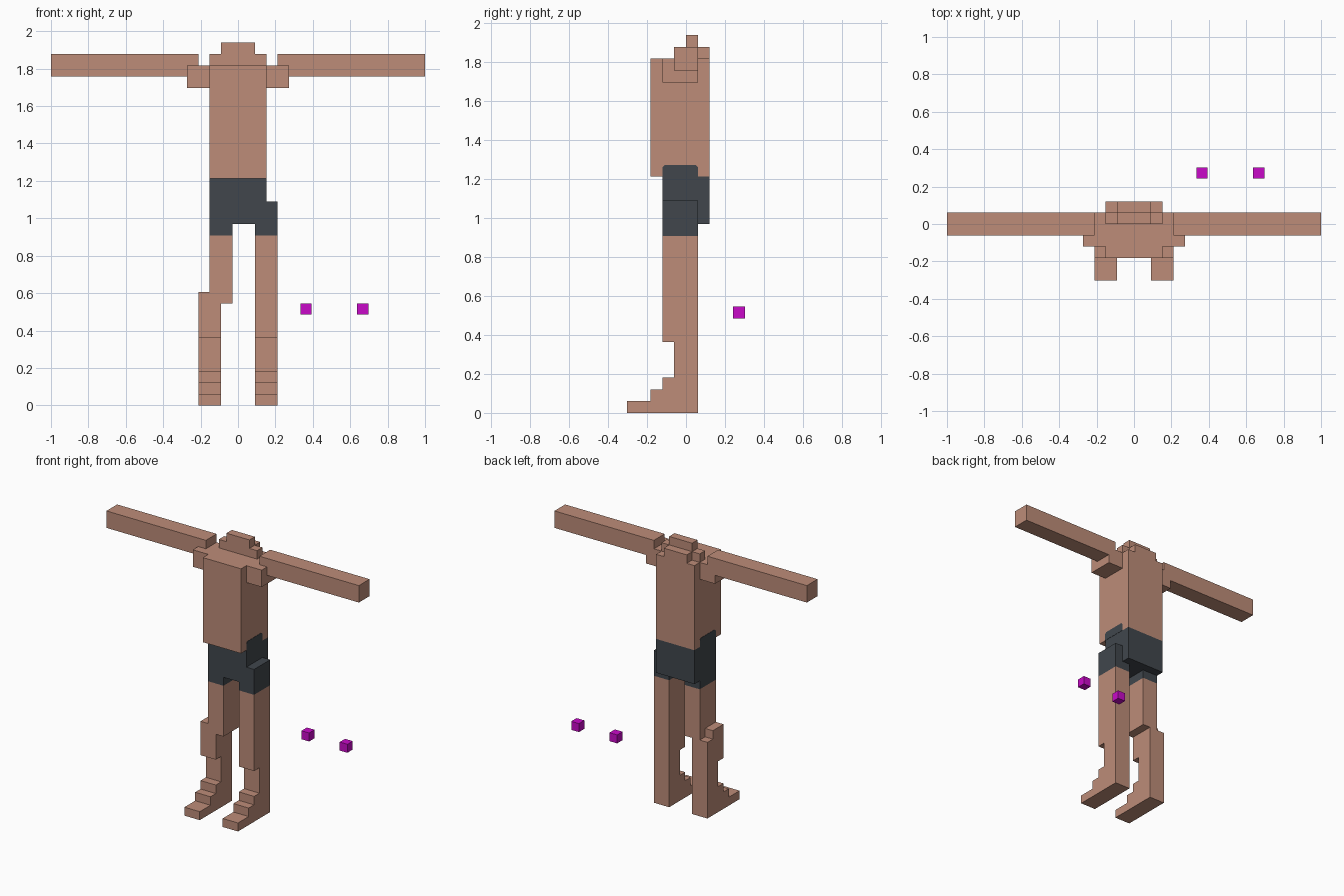
import bpy, bmesh
from mathutils import Vector

U = 2 / 33  # grid unit

cube = bpy.data.objects.get("Cube")
if cube:
    bpy.data.objects.remove(cube)


def material(name, color):
    mat = bpy.data.materials.new(name)
    mat.use_nodes = True
    mat.diffuse_color = (*color, 1)
    mat.node_tree.nodes["Principled BSDF"].inputs["Base Color"].default_value = (*color, 1)
    return mat


skin = material("skin", (0.51, 0.265, 0.19))
cloth = material("dark_cloth", (0.052, 0.062, 0.073))
magenta = material("magenta", (0.58, 0.003, 0.58))


def prism(name, mat, x, profile):
    """Extrude a (y, z) profile along x, all in grid units."""
    bm = bmesh.new()
    face = bm.faces.new([bm.verts.new(Vector((x[0], y, z)) * U) for y, z in profile])
    side = bmesh.ops.extrude_face_region(bm, geom=[face])["geom"]
    moved = [v for v in side if isinstance(v, bmesh.types.BMVert)]
    bmesh.ops.translate(bm, verts=moved, vec=((x[1] - x[0]) * U, 0, 0))
    bmesh.ops.recalc_face_normals(bm, faces=bm.faces)
    mesh = bpy.data.meshes.new(name)
    bm.to_mesh(mesh)
    bm.free()
    mesh.materials.append(mat)
    obj = bpy.data.objects.new(name, mesh)
    bpy.context.collection.objects.link(obj)
    return obj


def box(name, mat, x, y, z):
    return prism(name, mat, x, [(y[0], z[0]), (y[1], z[0]), (y[1], z[1]), (y[0], z[1])])


# Torso, neck and head stub
box("torso", skin, (-2.5, 2.5), (-3, 2), (20, 30))
box("neck_base", skin, (-2.5, 2.5), (0, 1), (30, 31))
box("nape", skin, (-1.5, 1.5), (1, 2), (30, 31))
box("head_top", skin, (-1.5, 1.5), (0, 1), (31, 32))

# Shorts
box("shorts_waist", cloth, (-2.5, 2.5), (-2, 2), (16, 20))
box("right_shorts_hem", cloth, (-2.5, -0.5), (-2, 1), (15, 16))
box("left_shorts_hem", cloth, (1.5, 3.5), (-2, 1), (15, 16))
box("left_shorts_flare", cloth, (2.5, 3.5), (-2, 1), (16, 18))

# Leg from sole to knee, with stepped foot
def lower_leg(name, x, top):
    prism(name, skin, x, [(1, 0), (1, top), (-2, top), (-2, 6), (-1, 6), (-1, 3), (-2, 3),
                          (-2, 2), (-3, 2), (-3, 1), (-5, 1), (-5, 0)])


lower_leg("left_leg", (1.5, 3.5), 15)
lower_leg("right_lower_leg", (-3.5, -1.5), 9)
box("right_knee", skin, (-3.5, -2.5), (-2, 0), (9, 10))
box("right_thigh", skin, (-2.5, -0.5), (-2, 1), (9, 15))

# Paired arms, shoulders and waistband plates
for label, s in (("left", 1), ("right", -1)):
    box(label + "_arm", skin, (s * 3.5, s * 16.5), (-1, 1), (29, 31))
    box(label + "_shoulder", skin, (s * 2.5, s * 4.5), (-2, 1), (28, 30))
    prism(label + "_waistband", cloth, (s * 2.48, s * 2.53),
          [(-2, 20), (1, 20), (1, 20.8), (0.8, 21), (-1.8, 21), (-2, 20.8)])

# Loose marker cubes
for label, x in (("inner", 5.5), ("outer", 10.5)):
    box(label + "_marker", magenta, (x, x + 1), (4, 5), (8, 9))
